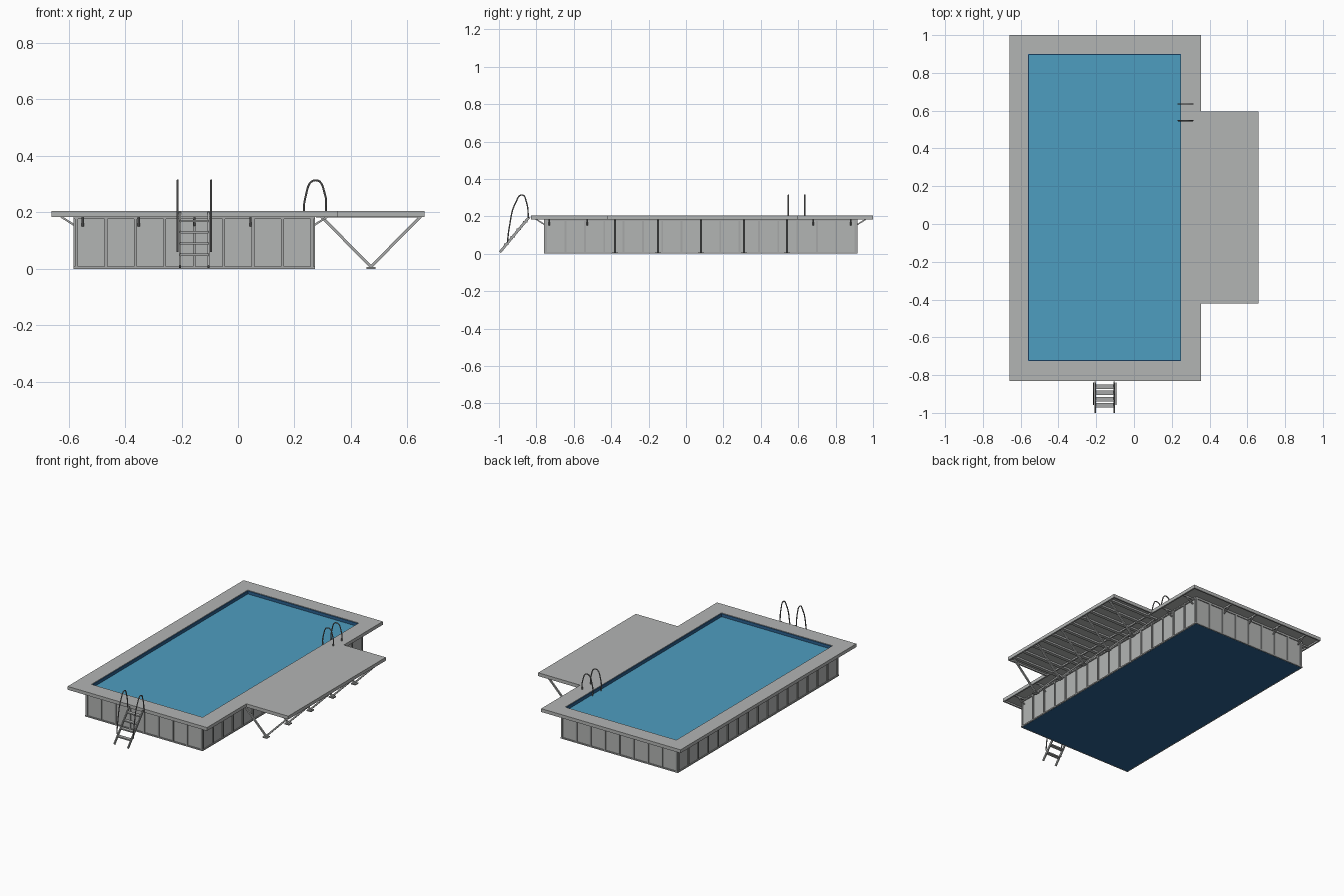
import bpy, bmesh
from mathutils import Vector, Matrix

cube = bpy.data.objects.get("Cube")
if cube:
    bpy.data.objects.remove(cube, do_unlink=True)


def material(name, r, g, b):
    m = bpy.data.materials.new(name)
    m.use_nodes = True
    m.diffuse_color = (r, g, b, 1)
    m.node_tree.nodes["Principled BSDF"].inputs["Base Color"].default_value = (r, g, b, 1)
    return m


GREY = material("deck grey", 0.45, 0.46, 0.455)
FRAME = material("frame grey", 0.38, 0.39, 0.385)
STEEL = material("rail steel", 0.22, 0.22, 0.22)
WATER = material("water blue", 0.076, 0.337, 0.527)
LINER = material("liner blue", 0.024, 0.12, 0.28)


def finish(name, bm, mat):
    bmesh.ops.recalc_face_normals(bm, faces=bm.faces)
    me = bpy.data.meshes.new(name)
    bm.to_mesh(me)
    bm.free()
    me.materials.append(mat)
    ob = bpy.data.objects.new(name, me)
    bpy.context.collection.objects.link(ob)
    return ob


def add_box(bm, x, y, z):
    """Box between (min, max) pairs on each axis."""
    size = [b - a for a, b in (x, y, z)]
    mid = Vector([(a + b) / 2 for a, b in (x, y, z)])
    bmesh.ops.create_cube(bm, size=1, matrix=Matrix.Translation(mid) @ Matrix.Diagonal((*size, 1)))


def add_beam(bm, p, q, w, h):
    """Square bar of width w and height h running from p to q."""
    p, q = Vector(p), Vector(q)
    d = q - p
    side = d.cross(Vector((0, 0, 1))).normalized()
    up = side.cross(d).normalized()
    rot = Matrix((side, d.normalized(), up)).transposed().to_4x4()
    bmesh.ops.create_cube(bm, size=1, matrix=Matrix.Translation((p + q) / 2) @ rot
                          @ Matrix.Diagonal((w, d.length, h, 1)))


def tube(name, pts, radius, mat):
    cu = bpy.data.curves.new(name, 'CURVE')
    cu.dimensions = '3D'
    cu.bevel_depth, cu.bevel_resolution, cu.resolution_u = radius, 2, 8
    cu.use_fill_caps = True
    sp = cu.splines.new('BEZIER')
    sp.bezier_points.add(len(pts) - 1)
    for bp, co in zip(sp.bezier_points, pts):
        bp.co = co
        bp.handle_left_type = bp.handle_right_type = 'AUTO'
    cu.materials.append(mat)
    ob = bpy.data.objects.new(name, cu)
    bpy.context.collection.objects.link(ob)
    bpy.ops.object.select_all(action='DESELECT')
    ob.select_set(True)
    bpy.context.view_layer.objects.active = ob
    bpy.ops.object.convert(target='MESH')
    bpy.ops.object.shade_smooth_by_angle()


# Main dimensions
L, R, F, B = -0.577, 0.267, -0.752, 0.912        # wall planes
IL, IR, IF, IB = -0.56, 0.25, -0.725, 0.90       # pool opening
DL, DR, DF, DB = -0.66, 0.355, -0.83, 1.0        # main deck edge
SR, SF, SB = 0.66, -0.42, 0.595                  # side deck edge
TOP, UNDER = 0.205, 0.183

# Deck slab with pool opening and side platform
bm = bmesh.new()
xs, ys = [DL, IL, IR, DR, SR], [DF, IF, SF, SB, IB, DB]
grid = [[bm.verts.new((x, y, TOP)) for y in ys] for x in xs]
for i in range(4):
    for j in range(5):
        water = i == 1 and 0 < j < 4
        outside = i == 3 and j != 2
        if not water and not outside:
            bm.faces.new((grid[i][j], grid[i + 1][j], grid[i + 1][j + 1], grid[i][j + 1]))
for v in [v for v in bm.verts if not v.link_faces]:
    bm.verts.remove(v)
slab = bmesh.ops.extrude_face_region(bm, geom=bm.faces[:])["geom"]
bmesh.ops.translate(bm, vec=(0, 0, -0.012), verts=[v for v in slab if isinstance(v, bmesh.types.BMVert)])
finish("deck", bm, GREY)

# Fascia hanging from the deck edge
bm = bmesh.new()
t = 0.01
fz = (UNDER, TOP - 0.012)
add_box(bm, (DL, DL + t), (DF, DB), fz)
add_box(bm, (DR - t, DR), (DF, DB), fz)
for y in (DF, DB - t):
    add_box(bm, (DL + t, DR - t), (y, y + t), fz)
for y in (SF, SB - t):
    add_box(bm, (DR, SR), (y, y + t), fz)
add_box(bm, (SR - t, SR), (SF + t, SB - t), fz)
finish("deck_fascia", bm, GREY)

# Pool walls
bm = bmesh.new()
wz, wt = (0.002, 0.193), 0.012
for x in (L, R - wt):
    add_box(bm, (x, x + wt), (F, B), wz)
for y in (F, B - wt):
    add_box(bm, (L + wt, R - wt), (y, y + wt), wz)
finish("pool_walls", bm, GREY)

# Wall ribs with bottom and top rails
bm = bmesh.new()
p, w = 0.006, 0.005
for x0, x1 in ((L - p, L), (R, R + p)):
    for k in range(17):
        y = F + w + (B - F - 2 * w) * k / 16
        add_box(bm, (x0, x1), (y - w, y + w), (0, UNDER))
    for z in ((0, 0.008), (0.176, UNDER)):
        add_box(bm, (x0, x1), (F - p, B + p), z)
for y0, y1 in ((F - p, F), (B, B + p)):
    for k in range(9):
        x = L + w + (R - L - 2 * w) * k / 8
        add_box(bm, (x - w, x + w), (y0, y1), (0, UNDER))
    for z in ((0, 0.008), (0.176, UNDER)):
        add_box(bm, (L, R), (y0, y1), z)
finish("wall_ribs", bm, FRAME)

# Liner floor and sides, then the water surface
bm = bmesh.new()
add_box(bm, (L + 0.001, R - 0.001), (F + 0.001, B - 0.001), (0, 0.006))
lt, lz = 0.004, (0.006, TOP - 0.003)
for x in (IL, IR - lt):
    add_box(bm, (x, x + lt), (IF, IB), lz)
for y in (IF, IB - lt):
    add_box(bm, (IL + lt, IR - lt), (y, y + lt), lz)
finish("pool_liner", bm, LINER)

bm = bmesh.new()
add_box(bm, (IL + lt, IR - lt), (IF + lt, IB - lt), (0.172, 0.182))
finish("water", bm, WATER)

# Diagonal deck brackets with horizontal arms
bm = bmesh.new()


def bracket(x, y, dx, dy, reach=0.05):
    out = Vector((dx, dy, 0))
    foot = Vector((x, y, 0.153))
    head = foot + out * reach + Vector((0, 0, 0.032))
    add_beam(bm, foot, head, 0.008, 0.007)
    add_beam(bm, Vector((x, y, 0.188)), Vector((x, y, 0.188)) + out * 0.072, 0.008, 0.01)


for k in range(9):
    y = -0.73 + 0.2014 * k
    bracket(L, y, -1, 0)
    if not SF < y < SB:
        bracket(R, y, 1, 0)
for k in range(4):
    x = -0.55 + 0.198 * k
    bracket(x, F, 0, -1)
    bracket(x, B, 0, 1)
finish("deck_brackets", bm, FRAME)

# Joists under the side platform
bm = bmesh.new()
for k in range(11):
    y = SF + 0.05 + (SB - SF - 0.1) * k / 10
    add_box(bm, (R + 0.01, SR - t), (y - 0.011, y + 0.011), (0.182, 0.194))
finish("platform_joists", bm, GREY)

# V-shaped platform supports on foot plates
bm = bmesh.new()
for k in range(5):
    y = -0.38 + 0.23 * k
    for x in (0.295, 0.647):
        add_beam(bm, (0.471, y, 0.008), (x, y, 0.185), 0.01, 0.01)
    add_box(bm, (0.455, 0.487), (y - 0.016, y + 0.016), (0, 0.007))
finish("platform_supports", bm, FRAME)

# Outside ladder: sloping stiles and treads
bm = bmesh.new()
for x in (-0.205, -0.105):
    add_beam(bm, (x, -0.995, 0.008), (x, -0.838, 0.197), 0.007, 0.014)
for z in (0.05, 0.09, 0.13, 0.17):
    y = -0.995 + (z - 0.008) * 0.83
    add_box(bm, (-0.205, -0.105), (y - 0.012, y + 0.012), (z - 0.004, z + 0.004))
finish("outside_ladder", bm, FRAME)

# Outside ladder handrails
for side, x in (("right", -0.214), ("left", -0.095)):
    tube(side + "_outside_handrail",
         [(x, -0.955, 0.06), (x, -0.945, 0.14), (x, -0.91, 0.275),
          (x, -0.876, 0.314), (x, -0.853, 0.275), (x, -0.842, 0.192)], 0.0035, STEEL)

# Arched pool handrails
for side, y in (("front", 0.547), ("back", 0.635)):
    tube(side + "_pool_handrail",
         [(0.237, y, 0.16), (0.238, y, 0.25), (0.275, y, 0.314),
          (0.309, y, 0.26), (0.311, y, 0.2)], 0.0035, STEEL)
